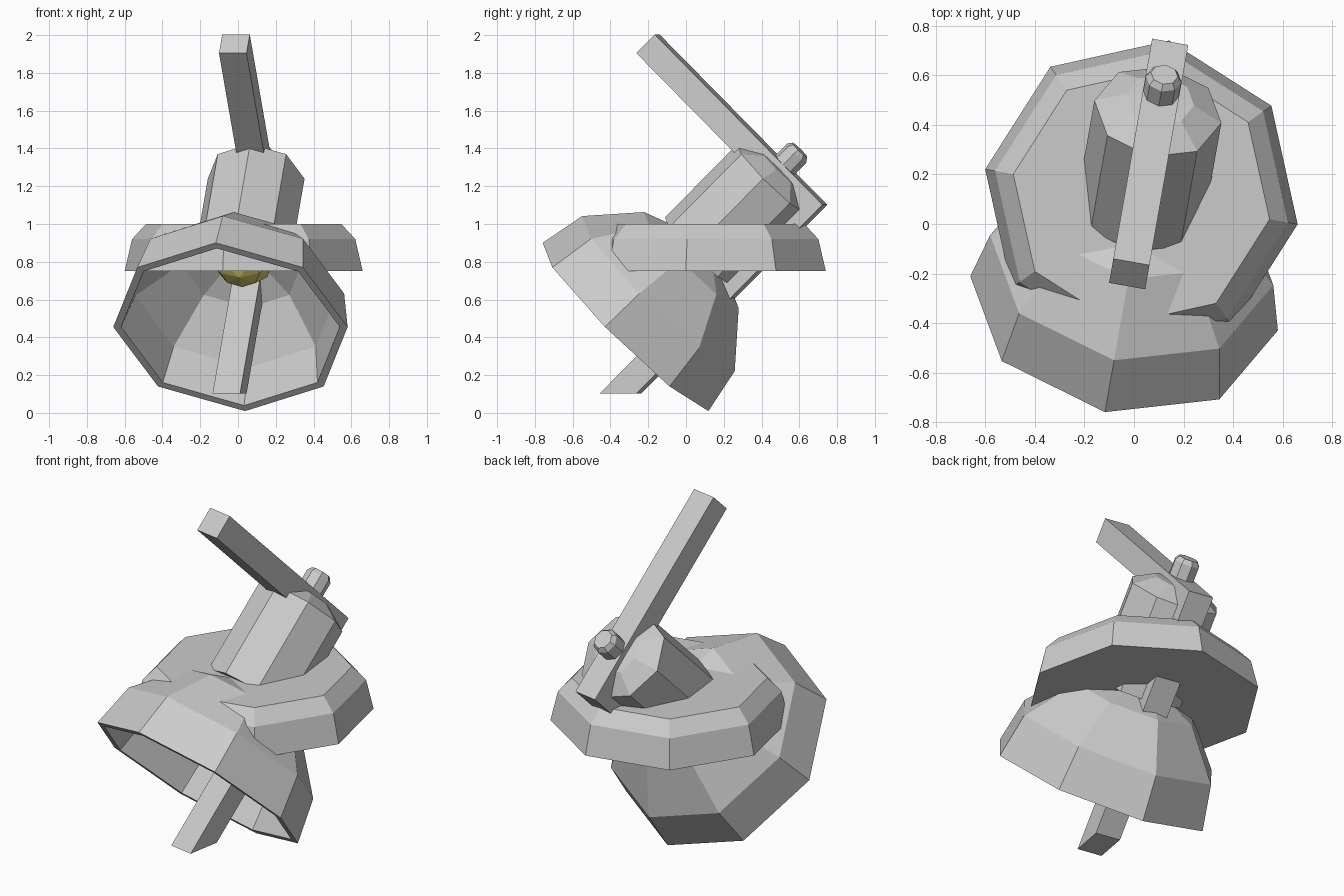
import bpy, bmesh
from math import sin, cos, pi, radians
from mathutils import Matrix, Vector

if "Cube" in bpy.data.objects:
    bpy.data.objects.remove(bpy.data.objects["Cube"])

# Tilted lamp frame: local z runs up the lamp axis, origin at the shade rim centre
TURN = Matrix.Rotation(radians(-10), 4, 'Z')
LAMP = (Matrix.Translation((-0.04, -0.32, 0.455)) @ TURN
        @ Matrix.Rotation(radians(-45), 4, 'X'))
BASE = Matrix.Translation((0.03, 0.11, 0)) @ TURN


def finish(bm, name, matrix):
    bmesh.ops.remove_doubles(bm, verts=bm.verts, dist=1e-5)
    bmesh.ops.recalc_face_normals(bm, faces=bm.faces)
    bm.transform(matrix)
    mesh = bpy.data.meshes.new(name)
    bm.to_mesh(mesh)
    bm.free()
    obj = bpy.data.objects.new(name, mesh)
    bpy.context.collection.objects.link(obj)
    return obj


def lathe(name, profile, matrix, sides=8, closed=False):
    """Spin (radius, height) points; radius 0 collapses to a point."""
    bm = bmesh.new()
    rings = []
    for r, h in profile:
        if r == 0:
            rings.append([bm.verts.new((0, 0, h))] * sides)
        else:
            rings.append([bm.verts.new((r * cos(2 * pi * i / sides),
                                        r * sin(2 * pi * i / sides), h))
                          for i in range(sides)])
    pairs = list(zip(rings, rings[1:]))
    if closed:
        pairs.append((rings[-1], rings[0]))
    for a, b in pairs:
        for i in range(sides):
            j = (i + 1) % sides
            quad = list(dict.fromkeys((a[i], a[j], b[j], b[i])))
            if len(quad) > 2:
                bm.faces.new(quad)
    return finish(bm, name, matrix)


def side_extrude(name, outline, half_width, matrix):
    """Extrude a (y, z) outline symmetrically along x."""
    bm = bmesh.new()
    face = bm.faces.new([bm.verts.new((-half_width, y, z)) for y, z in outline])
    ext = bmesh.ops.extrude_face_region(bm, geom=[face])
    verts = [v for v in ext["geom"] if isinstance(v, bmesh.types.BMVert)]
    bmesh.ops.translate(bm, verts=verts, vec=Vector((2 * half_width, 0, 0)))
    return finish(bm, name, matrix)


# Hollow faceted shade, with wall thickness
lathe("lamp_shade", [(0.63, 0), (0.58, 0.25), (0.36, 0.50), (0, 0.64),
                     (0, 0.60), (0.325, 0.47), (0.54, 0.235), (0.588, 0)],
      LAMP, closed=True)

# Socket housing with a shallow domed end
lathe("socket_housing", [(0, 0.56), (0.26, 0.56), (0.26, 1.11),
                         (0.14, 1.18), (0, 1.19)], LAMP)

# Pivot knob on top of the arm
lathe("pivot_knob", [(0, 1.18), (0.073, 1.18), (0.073, 1.30), (0.055, 1.325),
                     (0, 1.325)], LAMP)

# Wall plate, a bevelled octagonal disc
lathe("mounting_plate", [(0, 0.75), (0.64, 0.75), (0.60, 0.92), (0.525, 1.0),
                         (0, 1.0)], BASE)

# L-shaped arm: long bar across the housing and a leg through the shade
side_extrude("support_arm", [(-0.975, 1.075), (-0.975, 1.215), (0.30, 1.215),
                             (0.30, -0.20), (0.16, -0.34), (0.16, 1.075)],
             0.074, LAMP)

# Bulb
n = 5
bulb = lathe("bulb", [(0.18 * sin(pi * k / n) if 0 < k < n else 0,
                       0.55 - 0.18 * cos(pi * k / n)) for k in range(n + 1)], LAMP)
mat = bpy.data.materials.new("bulb_yellow")
mat.diffuse_color = (0.7, 0.62, 0.15, 1)
mat.use_nodes = True
mat.node_tree.nodes["Principled BSDF"].inputs["Base Color"].default_value = mat.diffuse_color
bulb.data.materials.append(mat)
